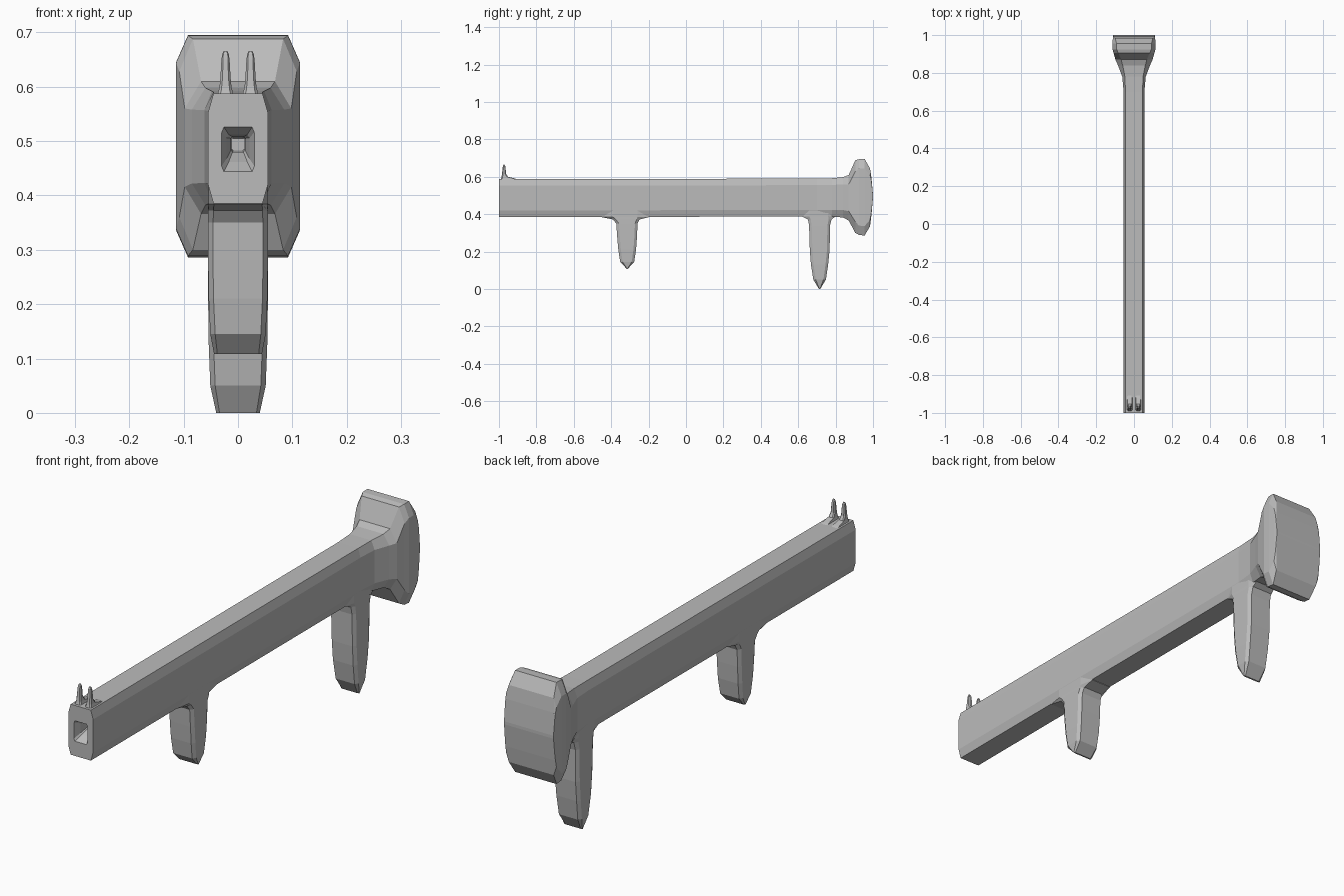
import bpy, bmesh

cube = bpy.data.objects.get("Cube")
if cube:
    bpy.data.objects.remove(cube, do_unlink=True)

# Single grey finish
grey = bpy.data.materials.new("matte grey")
grey.use_nodes = True
colour = (0.5, 0.5, 0.5, 1)
grey.diffuse_color = colour
grey.node_tree.nodes["Principled BSDF"].inputs["Base Color"].default_value = colour


def loft(name, axis, sections, x_mid=0.0, cap_start=True):
    """Skin chamfered rectangles along y or z.
    Section: (position, half width, low, high, chamfer in x, chamfer across)."""
    bm = bmesh.new()
    rings = []
    for t, w, lo, hi, cx, cb in sections:
        pts = [(w, lo + cb), (w, hi - cb), (w - cx, hi), (cx - w, hi),
               (-w, hi - cb), (-w, lo + cb), (cx - w, lo), (w - cx, lo)]
        ring = []
        for x, b in pts:
            co = (x + x_mid, t, b) if axis == "y" else (x + x_mid, b, t)
            ring.append(bm.verts.new(co))
        rings.append(ring)
    for r0, r1 in zip(rings, rings[1:]):
        for i in range(8):
            j = (i + 1) % 8
            bm.faces.new((r0[i], r0[j], r1[j], r1[i]))
    if cap_start:
        bm.faces.new(rings[0])
    bm.faces.new(rings[-1])
    bmesh.ops.recalc_face_normals(bm, faces=bm.faces)
    mesh = bpy.data.meshes.new(name)
    bm.to_mesh(mesh)
    bm.free()
    mesh.materials.append(grey)
    obj = bpy.data.objects.new(name, mesh)
    bpy.context.collection.objects.link(obj)
    return obj


# Barrel and flared stock: from the bottom of the bore, out to the muzzle, back to the butt
loft("barrel_and_stock", "y", [
    (-0.86, 0.011, 0.483, 0.505, 0.002, 0.002),
    (-0.93, 0.013, 0.480, 0.508, 0.003, 0.003),
    (-0.97, 0.021, 0.462, 0.512, 0.004, 0.006),
    (-1.00, 0.030, 0.444, 0.526, 0.004, 0.010),
    (-1.00, 0.055, 0.385, 0.588, 0.010, 0.035),
    (0.70, 0.055, 0.387, 0.590, 0.010, 0.035),
    (0.78, 0.062, 0.388, 0.592, 0.014, 0.035),
    (0.84, 0.085, 0.382, 0.598, 0.025, 0.040),
    (0.87, 0.098, 0.366, 0.610, 0.030, 0.050),
    (0.905, 0.108, 0.300, 0.688, 0.025, 0.060),
    (0.925, 0.114, 0.289, 0.694, 0.022, 0.050),
    (0.955, 0.114, 0.286, 0.695, 0.022, 0.050),
    (0.984, 0.112, 0.335, 0.645, 0.012, 0.035),
    (0.992, 0.111, 0.400, 0.590, 0.004, 0.015),
    (1.00, 0.110, 0.490, 0.502, 0.001, 0.002),
])

# Grips hanging below, with fillets flowing into the barrel
loft("front_grip", "z", [
    (0.425, 0.0545, -0.45, -0.20, 0.010, 0.06),
    (0.384, 0.0545, -0.45, -0.20, 0.010, 0.06),
    (0.372, 0.0548, -0.390, -0.248, 0.010, 0.015),
    (0.350, 0.0550, -0.373, -0.259, 0.009, 0.014),
    (0.280, 0.0550, -0.368, -0.262, 0.009, 0.014),
    (0.210, 0.0540, -0.362, -0.267, 0.009, 0.014),
    (0.145, 0.0510, -0.352, -0.277, 0.009, 0.013),
    (0.108, 0.0440, -0.317, -0.311, 0.006, 0.002),
], cap_start=False)

loft("rear_grip", "z", [
    (0.425, 0.0545, 0.620, 0.800, 0.010, 0.04),
    (0.387, 0.0545, 0.620, 0.800, 0.010, 0.04),
    (0.372, 0.0550, 0.652, 0.778, 0.009, 0.015),
    (0.340, 0.0555, 0.658, 0.770, 0.009, 0.014),
    (0.210, 0.0550, 0.662, 0.768, 0.009, 0.014),
    (0.130, 0.0540, 0.668, 0.760, 0.009, 0.014),
    (0.050, 0.0510, 0.681, 0.748, 0.009, 0.013),
    (0.000, 0.0400, 0.711, 0.718, 0.006, 0.002),
], cap_start=False)

# Twin sight prongs with feet trailing back along the barrel
for name, side in (("left_sight_prong", 1), ("right_sight_prong", -1)):
    loft(name, "z", [
        (0.585, 0.015, -0.990, -0.90, 0.005, 0.006),
        (0.592, 0.013, -0.988, -0.92, 0.005, 0.006),
        (0.600, 0.011, -0.986, -0.952, 0.004, 0.006),
        (0.615, 0.0095, -0.984, -0.962, 0.004, 0.005),
        (0.650, 0.0075, -0.980, -0.965, 0.003, 0.004),
        (0.660, 0.0060, -0.978, -0.967, 0.002, 0.003),
        (0.666, 0.0030, -0.975, -0.970, 0.001, 0.001),
    ], x_mid=side * 0.023, cap_start=False)
